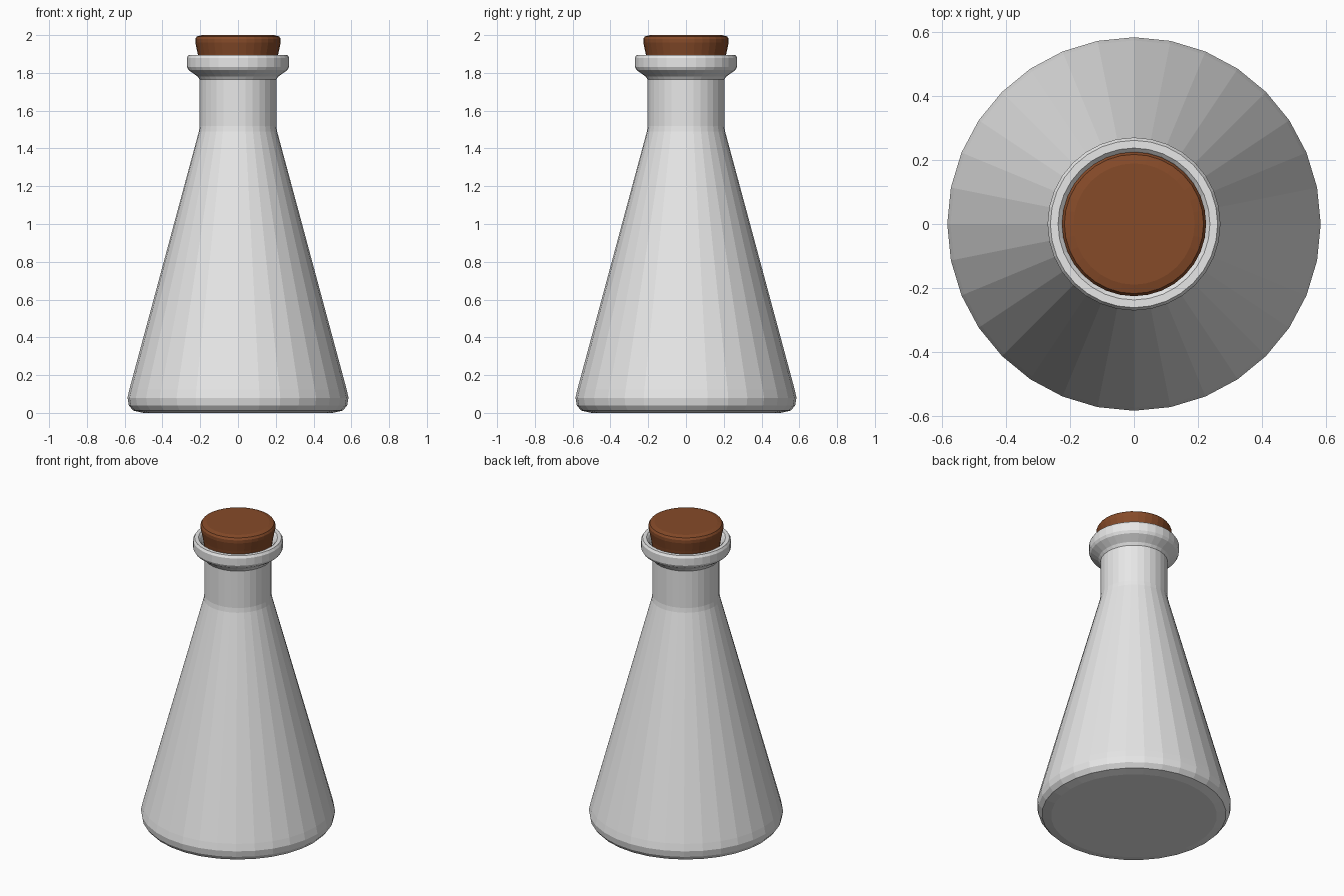
import bpy
import bmesh
from math import cos, sin, tau

cube = bpy.data.objects.get("Cube")
if cube:
    bpy.data.objects.remove(cube, do_unlink=True)

SIDES = 32


def make_material(name, color):
    mat = bpy.data.materials.new(name)
    mat.use_nodes = True
    mat.diffuse_color = (*color, 1)
    bsdf = next(n for n in mat.node_tree.nodes if n.type == 'BSDF_PRINCIPLED')
    bsdf.inputs["Base Color"].default_value = (*color, 1)
    return mat


def lathe(name, profile, mat):
    """Revolve (radius, height) points about z and cap both ends."""
    bm = bmesh.new()
    rings = [[bm.verts.new((r * cos(tau * i / SIDES), r * sin(tau * i / SIDES), z))
              for i in range(SIDES)] for r, z in profile]
    for low, high in zip(rings, rings[1:]):
        for i in range(SIDES):
            j = (i + 1) % SIDES
            bm.faces.new((low[i], low[j], high[j], high[i]))
    bm.faces.new(rings[0][::-1])
    bm.faces.new(rings[-1])
    mesh = bpy.data.meshes.new(name)
    bm.to_mesh(mesh)
    bm.free()
    mesh.materials.append(mat)
    obj = bpy.data.objects.new(name, mesh)
    bpy.context.collection.objects.link(obj)
    return obj


glass = make_material("pale grey glass", (0.8, 0.8, 0.8))
cork = make_material("brown cork", (0.24, 0.07, 0.022))

# Flask: rounded base, cone, neck, flared lip, then down inside the mouth
lathe("flask", [
    (0.5, 0), (0.555, 0.012), (0.578, 0.04), (0.585, 0.08),
    (0.575, 0.125), (0.207, 1.49), (0.203, 1.52), (0.203, 1.765),
    (0.215, 1.782), (0.262, 1.815), (0.271, 1.832),
    (0.271, 1.88), (0.262, 1.895), (0.238, 1.895), (0.228, 1.885),
    (0.19, 1.82), (0.185, 1.6),
], glass)

# Stopper: tapered plug with a softened top edge
lathe("stopper", [
    (0.17, 1.65), (0.178, 1.67), (0.213, 1.9), (0.226, 1.96),
    (0.226, 1.98), (0.218, 1.993), (0.19, 2),
], cork)
